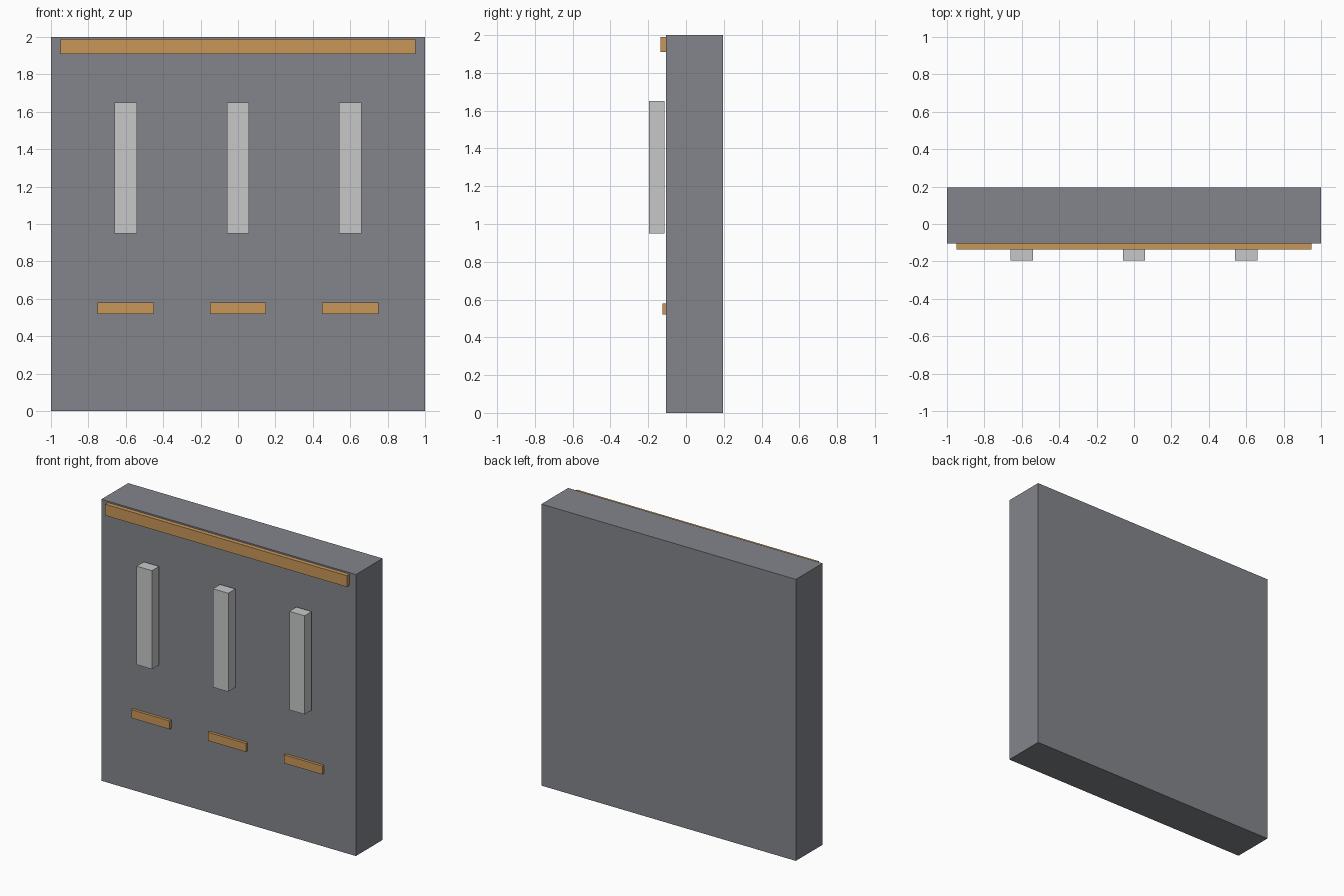
import bpy

cube = bpy.data.objects.get("Cube")
if cube:
    bpy.data.objects.remove(cube, do_unlink=True)


def material(name, rgb):
    mat = bpy.data.materials.new(name)
    mat.use_nodes = True
    colour = (*rgb, 1.0)
    mat.diffuse_color = colour
    mat.node_tree.nodes["Principled BSDF"].inputs["Base Color"].default_value = colour
    return mat


def box(name, mat, x, y, z):
    """Box from (min, max) extents on each axis."""
    bpy.ops.mesh.primitive_cube_add(size=1, location=[sum(e) / 2 for e in (x, y, z)])
    ob = bpy.context.object
    ob.name = name
    ob.scale = [b - a for a, b in (x, y, z)]
    bpy.ops.object.transform_apply(location=False, rotation=False, scale=True)
    ob.data.materials.append(mat)
    return ob


slate = material("slate grey", (0.23, 0.235, 0.26))
brass = material("brass", (0.58, 0.31, 0.10))
pale = material("pale grey", (0.57, 0.575, 0.58))

FRONT = -0.105  # front face of the wall

# Wall slab and the trim along its top
box("wall_panel", slate, (-1, 1), (FRONT, 0.195), (0, 2))
box("top_trim", brass, (-0.95, 0.95), (FRONT - 0.03, FRONT), (1.91, 1.99))

# Three bays: upright bar standing just clear of the wall, small ledge below
for side, cx in (("right", -0.6), ("middle", 0), ("left", 0.6)):
    box(f"upright_bar_{side}", pale, (cx - 0.06, cx + 0.06),
        (FRONT - 0.09, FRONT - 0.01), (0.95, 1.65))
    box(f"ledge_{side}", brass, (cx - 0.15, cx + 0.15),
        (FRONT - 0.02, FRONT), (0.52, 0.58))
